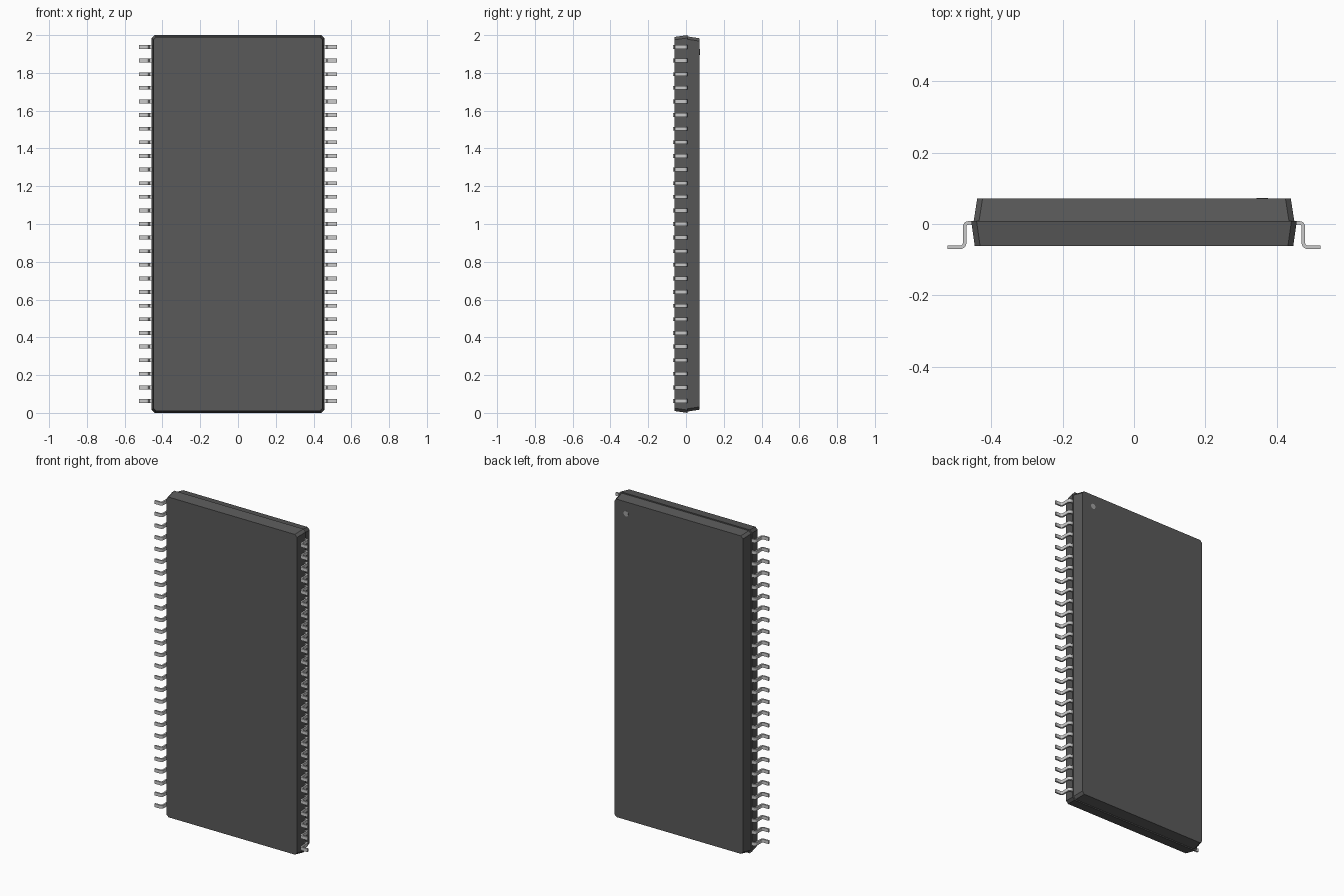
import bpy, bmesh
from math import sin, cos, pi
from mathutils import Vector

if "Cube" in bpy.data.objects:
    bpy.data.objects.remove(bpy.data.objects["Cube"])


def material(name, value):
    m = bpy.data.materials.new(name)
    m.diffuse_color = (value, value, value, 1)
    m.use_nodes = True
    m.node_tree.nodes["Principled BSDF"].inputs["Base Color"].default_value = m.diffuse_color
    return m


def make_object(name, bm, mat):
    bmesh.ops.recalc_face_normals(bm, faces=bm.faces[:])
    me = bpy.data.meshes.new(name)
    bm.to_mesh(me)
    bm.free()
    ob = bpy.data.objects.new(name, me)
    bpy.context.collection.objects.link(ob)
    me.materials.append(mat)
    return ob


def loft(bm, rings):
    """Skin a list of closed point rings and cap both ends."""
    vs = [[bm.verts.new(p) for p in r] for r in rings]
    n = len(vs[0])
    for a, b in zip(vs, vs[1:]):
        for i in range(n):
            j = (i + 1) % n
            bm.faces.new((a[i], a[j], b[j], b[i]))
    bm.faces.new(vs[0])
    bm.faces.new(vs[-1])


def plate(hx, hz, y, c=0.015):
    """Rectangle with clipped corners, standing at depth y."""
    pts = []
    for sx, sz in ((1, 1), (-1, 1), (-1, -1), (1, -1)):
        pair = [(sx * hx, y, 1 + sz * (hz - c)), (sx * (hx - c), y, 1 + sz * hz)]
        pts += pair if sx * sz > 0 else pair[::-1]
    return pts


dark = material("dark_resin", 0.10)
metal = material("lead_metal", 0.62)
pale = material("dot_grey", 0.35)

# package body: two tapered halves meeting at a small ledge
bm = bmesh.new()
loft(bm, [plate(0.447, 0.990, -0.062), plate(0.457, 1.0, 0.008),
          plate(0.450, 0.993, 0.008), plate(0.440, 0.983, 0.072)])
make_object("package_body", bm, dark)

# orientation dot on the back face
bm = bmesh.new()
loft(bm, [[(0.36 + 0.016 * cos(a), y, 1.91 + 0.016 * sin(a))
           for a in (2 * pi * i / 24 for i in range(24))] for y in (0.068, 0.0728)])
make_object("orientation_dot", bm, pale)

# bent lead: gull-wing centre line with two rounded bends
T, W, R = 0.010, 0.020, 0.011
XV, YT, YB, STEPS = 0.4755, 0.003, -0.065, 5
path = [((0.44, YT), (0, 1))]
for i in range(STEPS + 1):
    a = pi / 2 * (1 - i / STEPS)
    path.append(((XV - R + R * cos(a), YT - R + R * sin(a)), (cos(a), sin(a))))
for i in range(STEPS + 1):
    a = pi + pi / 2 * i / STEPS
    path.append(((XV + R + R * cos(a), YB + R + R * sin(a)), (-cos(a), -sin(a))))
path.append(((0.523, YB), (0, 1)))

bm = bmesh.new()
rings = []
for p, n in path:
    p, n = Vector(p), Vector(n)
    rings.append([(q.x, q.y, z)
                  for q, z in ((p + n * T / 2, -W / 2), (p + n * T / 2, W / 2),
                               (p - n * T / 2, W / 2), (p - n * T / 2, -W / 2))])
loft(bm, rings)
leads = make_object("leads", bm, metal)
PITCH, COUNT = 0.0721, 27
leads.location.z = 1 - PITCH * (COUNT - 1) / 2

# repeat up the side, mirror to the other side
arr = leads.modifiers.new("row", 'ARRAY')
arr.count = COUNT
arr.use_relative_offset = False
arr.use_constant_offset = True
arr.constant_offset_displace = (0, 0, PITCH)
leads.modifiers.new("both_sides", 'MIRROR').use_axis[0] = True
bpy.context.view_layer.objects.active = leads
leads.select_set(True)
bpy.ops.object.shade_smooth_by_angle(angle=0.6)
